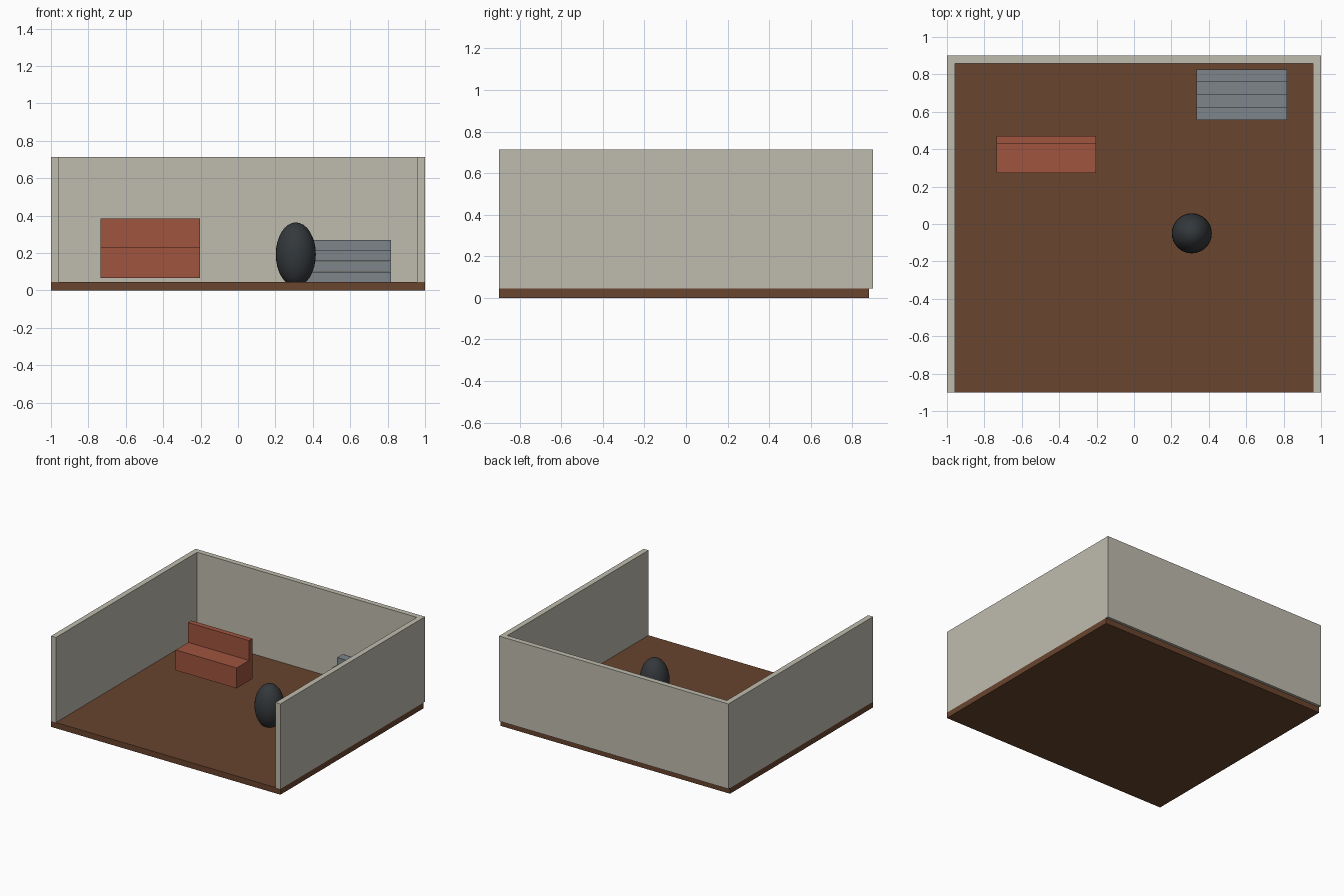
import bpy

if "Cube" in bpy.data.objects:
    bpy.data.objects.remove(bpy.data.objects["Cube"])


def material(name, rgb):
    m = bpy.data.materials.new(name)
    m.diffuse_color = (*rgb, 1.0)
    m.use_nodes = True
    m.node_tree.nodes["Principled BSDF"].inputs["Base Color"].default_value = m.diffuse_color
    return m


def box(name, lo, hi, mat):
    """Axis-aligned box between two corners."""
    bpy.ops.mesh.primitive_cube_add(size=1, location=[(a + b) / 2 for a, b in zip(lo, hi)])
    ob = bpy.context.object
    ob.name = name
    ob.scale = [b - a for a, b in zip(lo, hi)]
    bpy.ops.object.transform_apply(location=False, rotation=False, scale=True)
    ob.data.materials.append(mat)
    return ob


wood = material("floor_brown", (0.14, 0.058, 0.027))
plaster = material("wall_beige", (0.52, 0.50, 0.42))
red = material("bench_red", (0.35, 0.09, 0.05))
grey = material("step_grey", (0.21, 0.235, 0.26))
dark = material("dark_grey", (0.035, 0.04, 0.045))

FLOOR, TOP = 0.045, 0.715

# Floor slab and the three walls (front is open)
box("floor", (-1, -0.9, 0), (1, 0.88, FLOOR), wood)
box("back_wall", (-0.957, 0.858, FLOOR), (0.957, 0.9, TOP), plaster)
for side, x0, x1 in (("left", -1, -0.957), ("right", 0.957, 1)):
    box(side + "_wall", (x0, -0.9, FLOOR), (x1, 0.9, TOP), plaster)

# Bench, raised slightly above the floor
box("bench_seat", (-0.734, 0.273, 0.068), (-0.203, 0.47, 0.229), red)
box("bench_back", (-0.734, 0.428, 0.229), (-0.203, 0.47, 0.385), red)

# Rising stair treads in the back corner
RUN, RISE = 0.0672, 0.0565
for i in range(4):
    y, z = 0.557 + i * RUN, FLOOR + i * RISE
    box(f"stair_tread_{i + 1}", (0.333, y, z), (0.818, y + RUN, z + RISE - 0.002), grey)

# Egg-shaped ornament, sunk a little into the floor
bpy.ops.mesh.primitive_uv_sphere_add(segments=32, ring_count=16, radius=1, location=(0.309, -0.05, 0.193))
egg = bpy.context.object
egg.name = "ovoid_ornament"
egg.scale = (0.107, 0.107, 0.171)
bpy.ops.object.transform_apply(location=False, rotation=False, scale=True)
bpy.ops.object.shade_smooth()
egg.data.materials.append(dark)
